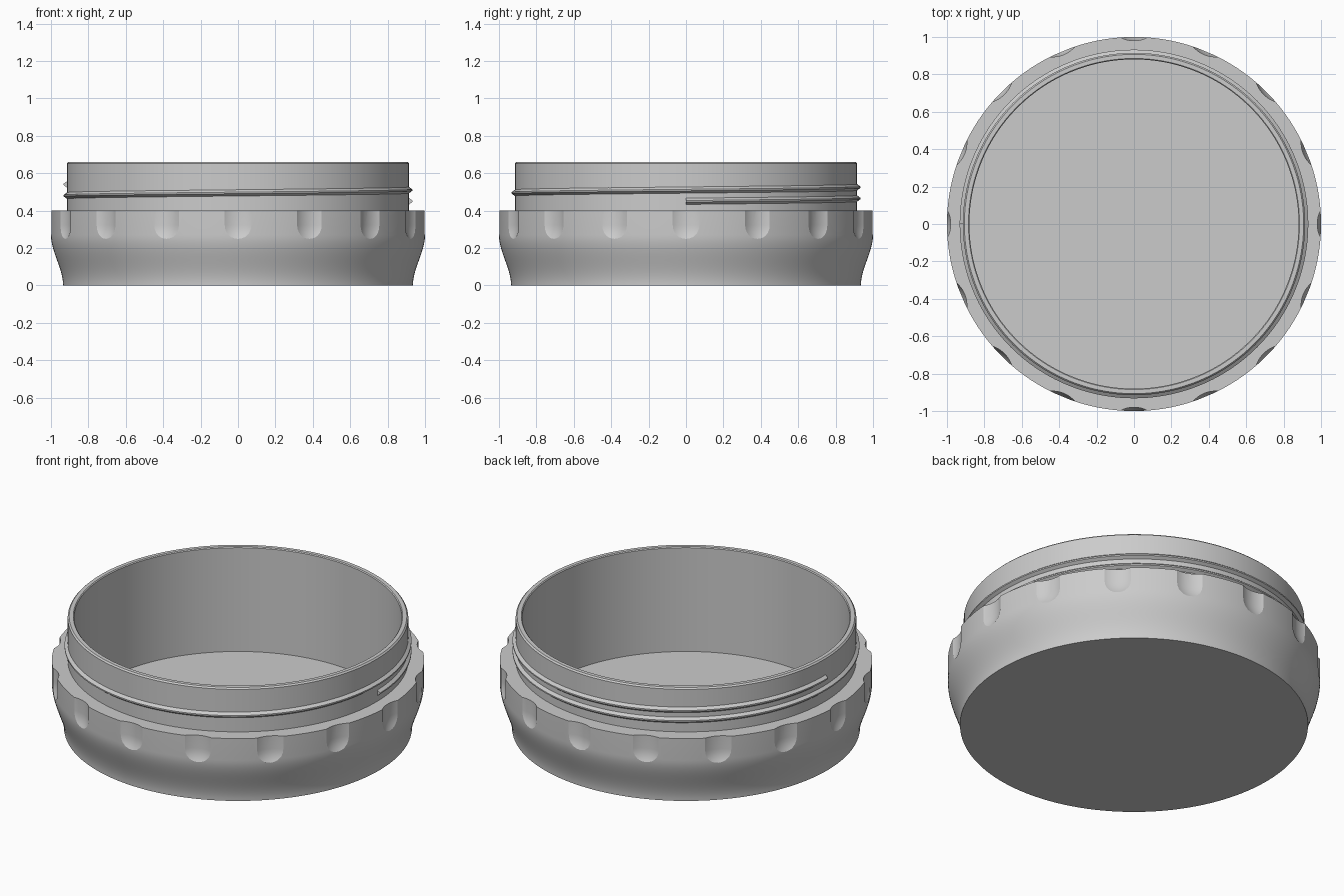
import bpy, bmesh
from math import pi, sin, cos, radians
from mathutils import Matrix, Vector

cube = bpy.data.objects.get("Cube")
if cube:
    bpy.data.objects.remove(cube, do_unlink=True)

grey = bpy.data.materials.new("plain_grey")
grey.use_nodes = True
grey.diffuse_color = (0.6, 0.6, 0.6, 1)
grey.node_tree.nodes["Principled BSDF"].inputs["Base Color"].default_value = (0.6, 0.6, 0.6, 1)


def add_object(name, bm):
    bmesh.ops.recalc_face_normals(bm, faces=bm.faces)
    mesh = bpy.data.meshes.new(name)
    bm.to_mesh(mesh)
    bm.free()
    mesh.materials.append(grey)
    obj = bpy.data.objects.new(name, mesh)
    bpy.context.collection.objects.link(obj)
    return obj


def activate(obj):
    bpy.ops.object.select_all(action="DESELECT")
    obj.select_set(True)
    bpy.context.view_layer.objects.active = obj


def lathe(bm, profile, steps, matrix=Matrix()):
    """Spin an (r, z) profile about z, then move it by the matrix."""
    verts = [bm.verts.new((r, 0, z)) for r, z in profile]
    edges = [bm.edges.new(pair) for pair in zip(verts, verts[1:])]
    old = set(bm.verts) - set(verts)
    bmesh.ops.spin(bm, geom=verts + edges, cent=(0, 0, 0), axis=(0, 0, 1),
                   angle=2 * pi, steps=steps, use_duplicate=False)
    new = [v for v in bm.verts if v not in old]
    bmesh.ops.remove_doubles(bm, verts=new, dist=1e-5)
    new = [v for v in bm.verts if v not in old]
    bmesh.ops.transform(bm, matrix=matrix, verts=new)


# Jar base: curved foot, grip band, shoulder, neck and hollow inside
foot_top, foot_radius, grip_radius = 0.27, 0.935, 1.0
profile = [(0, 0)]
for i in range(17):
    t = i / 16
    ease = t * t * (3 - 2 * t)
    profile.append((foot_radius + (grip_radius - foot_radius) * ease, foot_top * t))
profile += [(1.0, 0.4), (0.915, 0.4), (0.915, 0.652), (0.907, 0.66),
            (0.885, 0.66), (0.88, 0.655), (0.88, 0.04), (0, 0.04)]
bm = bmesh.new()
lathe(bm, profile, 192)
jar = add_object("jar_base", bm)

# Round-nosed cutters for the sixteen finger grips
nose = 0.157
capsule = [(nose * sin(a), -nose * cos(a)) for a in [pi / 2 * i / 12 for i in range(13)]]
capsule += [(nose, 0.2), (0, 0.2)]
# Keep the cutters clear of the neck and of each other
bm = bmesh.new()
for i in range(16):
    a = 2 * pi * i / 16
    distance = 0.98 + nose
    lathe(bm, capsule, 48,
          Matrix.Translation((distance * cos(a), distance * sin(a), 0.323)) @ Matrix.Rotation(a, 4, "Z"))
cutter = add_object("grip_cutter", bm)
cutter.hide_render = True

cut = jar.modifiers.new("grips", "BOOLEAN")
cut.operation = "DIFFERENCE"
cut.solver = "EXACT"
cut.object = cutter
activate(jar)
bpy.ops.object.modifier_apply(modifier=cut.name)
bpy.data.objects.remove(cutter, do_unlink=True)
bpy.ops.object.shade_smooth_by_angle(angle=radians(25))

# Screw thread: a ridge climbing one and a half turns
section = [(0.9, -0.028), (0.932, -0.004), (0.932, 0.004), (0.9, 0.028)]
start_height, pitch, turns, steps = 0.45, 0.06, 1.5, 240
bm = bmesh.new()
rings = []
for i in range(steps + 1):
    turn = turns * i / steps
    a = 2 * pi * turn
    rise = start_height + pitch * turn
    rings.append([bm.verts.new(Vector((r * cos(a), r * sin(a), rise + z))) for r, z in section])
for low, high in zip(rings, rings[1:]):
    for k in range(len(section)):
        n = (k + 1) % len(section)
        bm.faces.new((low[k], low[n], high[n], high[k]))
bm.faces.new(rings[0])
bm.faces.new(rings[-1])
thread = add_object("screw_thread", bm)
activate(thread)
bpy.ops.object.shade_smooth_by_angle(angle=radians(25))
